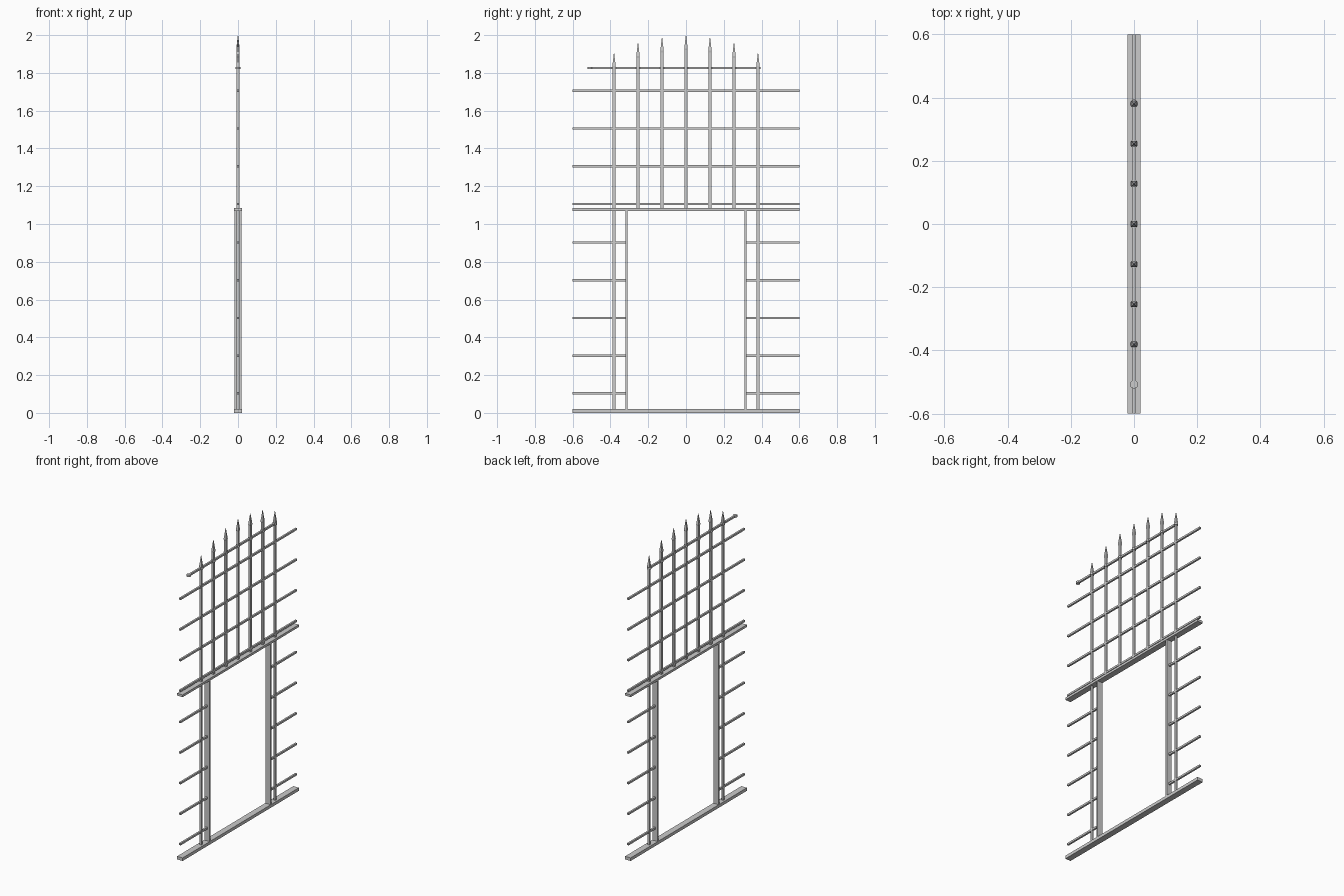
import bpy, bmesh
from mathutils import Matrix, Vector

if "Cube" in bpy.data.objects:
    bpy.data.objects.remove(bpy.data.objects["Cube"])


def finish(name, bm):
    me = bpy.data.meshes.new(name)
    bm.to_mesh(me)
    bm.free()
    ob = bpy.data.objects.new(name, me)
    bpy.context.collection.objects.link(ob)
    return ob


def box(name, half_x, y0, y1, z0, z1):
    bm = bmesh.new()
    centre = Vector((0, (y0 + y1) / 2, (z0 + z1) / 2))
    size = Matrix.Diagonal((half_x * 2, y1 - y0, z1 - z0, 1))
    bmesh.ops.create_cube(bm, size=1, matrix=Matrix.Translation(centre) @ size)
    return finish(name, bm)


def picket(name, y, z0, tip):
    # Square bar drawn out to a flared spear point
    bm = bmesh.new()
    rings = []
    for z, r in ((z0, .007), (tip - .08, .007), (tip - .07, .009), (tip, .0008)):
        rings.append([bm.verts.new((sx * r, y + sy * r, z))
                      for sx, sy in ((-1, -1), (1, -1), (1, 1), (-1, 1))])
    for a, b in zip(rings, rings[1:]):
        for i in range(4):
            j = (i + 1) % 4
            bm.faces.new((a[i], a[j], b[j], b[i]))
    bm.faces.new(rings[0][::-1])
    bm.faces.new(rings[-1])
    return finish(name, bm)


# Door frame
box("sill", .02, -.6, .6, 0, .02)
box("lintel", .02, -.6, .6, 1.07, 1.085)
for side in (-1, 1):
    y = side * .315
    box("jamb", .018, y - .006, y + .006, .02, 1.07)

# Horizontal rails: split beside the doorway, full width above it
for i in range(5):
    z = .1 + i * .2
    for side in (-1, 1):
        a, b = sorted((side * .6, side * .32))
        box("side_rail", .006, a, b, z - .002, z + .01) if i == 0 else \
            box("side_rail", .006, a, b, z - .004, z + .008)
for i in range(4):
    z = 1.1 + i * .2
    box("upper_rail", .006, -.6, .6, z, z + .012)

# Pickets, rising towards the middle
tips = (2.0, 1.988, 1.96, 1.905)
for i in range(-3, 4):
    picket("picket", i * .127, .02 if abs(i) == 3 else 1.085, tips[abs(i)])

# Top rail with round collars, one overhanging at the end
box("top_rail", .006, -.508, .381, 1.82, 1.832)
for i in range(-4, 4):
    bm = bmesh.new()
    bmesh.ops.create_cone(bm, cap_ends=True, segments=12, radius1=.013, radius2=.013,
                          depth=.013, matrix=Matrix.Translation((0, i * .127, 1.826)))
    finish("collar", bm)
